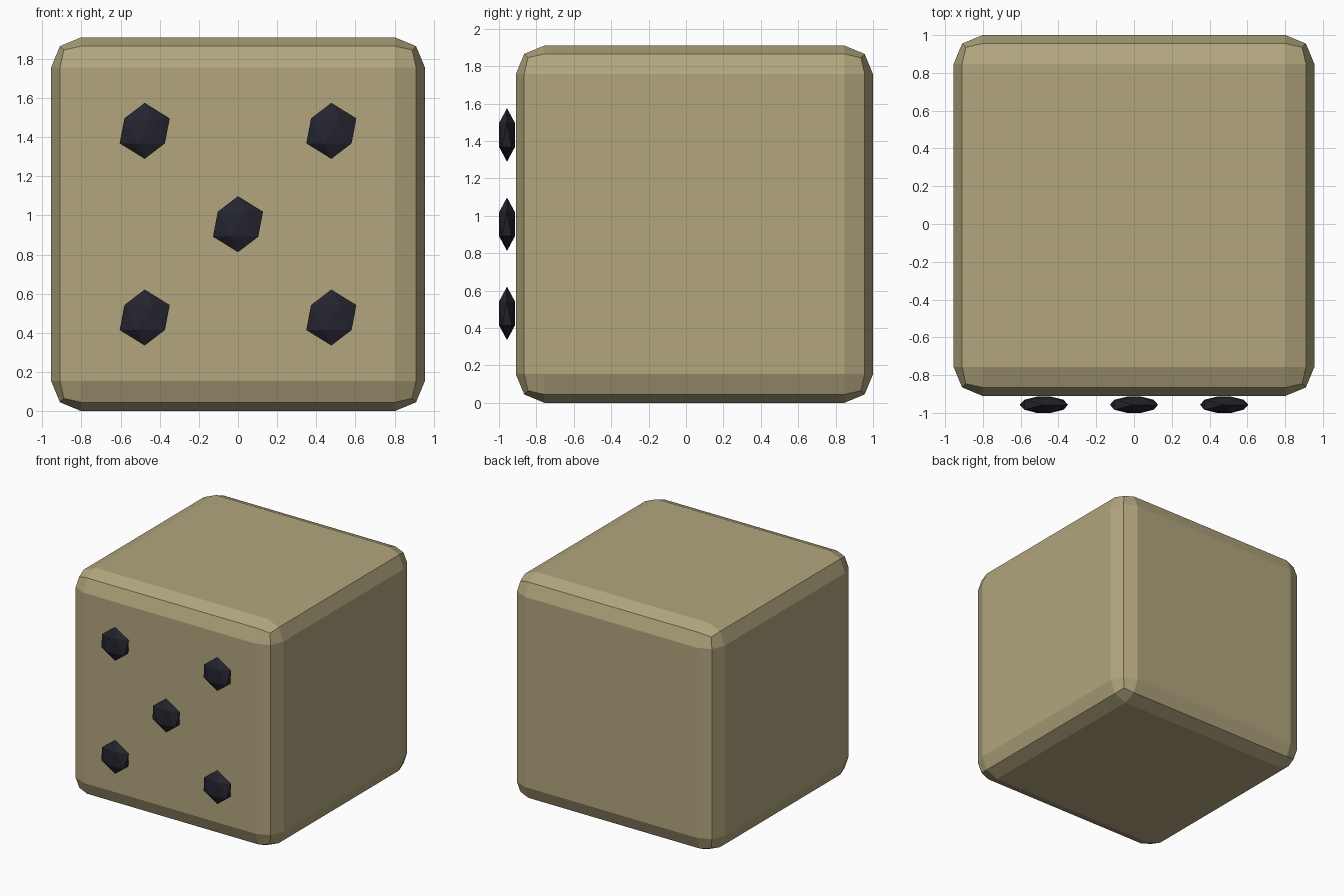
import bpy

if "Cube" in bpy.data.objects:
    bpy.data.objects.remove(bpy.data.objects["Cube"])

def material(name, rgb):
    m = bpy.data.materials.new(name)
    m.diffuse_color = (*rgb, 1)
    m.use_nodes = True
    m.node_tree.nodes["Principled BSDF"].inputs["Base Color"].default_value = m.diffuse_color
    return m

ivory = material("ivory", (0.445, 0.381, 0.209))
black = material("dark_blue_black", (0.018, 0.018, 0.029))

SIZE = 1.91          # edge length of the die
MID_Y = 1 - SIZE / 2
MID_Z = SIZE / 2

# Die body: cube with two-step rounded edges
bpy.ops.mesh.primitive_cube_add(size=SIZE, location=(0, MID_Y, MID_Z))
body = bpy.context.object
body.name = "die_body"
body.data.materials.append(ivory)
bevel = body.modifiers.new("rounded_edges", 'BEVEL')
bevel.width = 0.153
bevel.segments = 2

# Five pips: flattened icosahedra floating just off the front face
def pip(name, x, z):
    bpy.ops.mesh.primitive_ico_sphere_add(subdivisions=1, radius=0.143,
                                          location=(x, -0.957, z))
    ob = bpy.context.object
    ob.name = name
    ob.scale = (1, 0.35, 1)
    ob.data.materials.append(black)

STEP = 0.477
pip("pip_centre", 0, MID_Z)
for sx, side in ((-1, "left"), (1, "right")):
    for sz, level in ((-1, "lower"), (1, "upper")):
        pip(f"pip_{level}_{side}", sx * STEP, MID_Z + sz * STEP)
